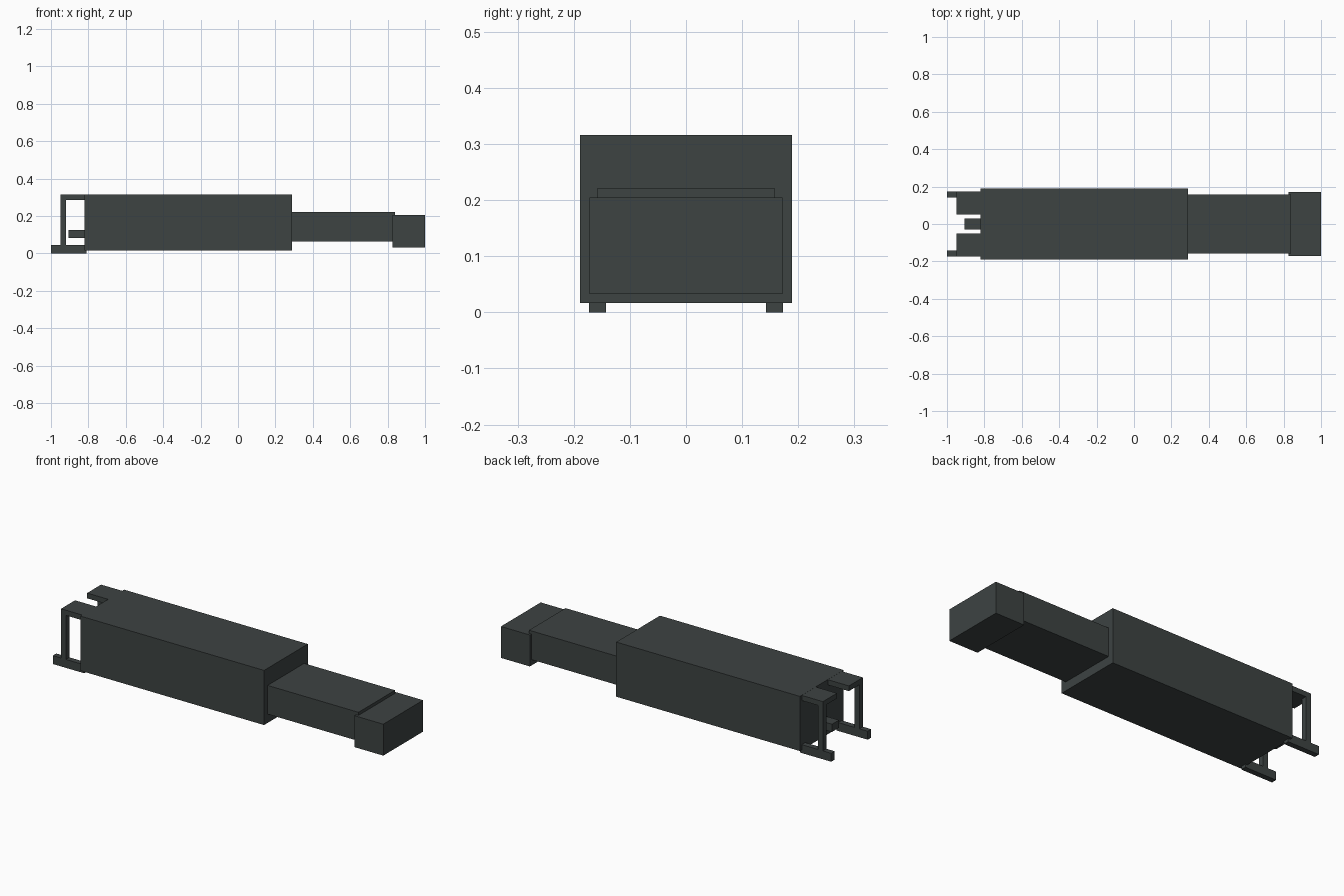
import bpy

if "Cube" in bpy.data.objects:
    bpy.data.objects.remove(bpy.data.objects["Cube"])

charcoal = bpy.data.materials.new("charcoal")
charcoal.diffuse_color = (0.047, 0.056, 0.055, 1)
charcoal.use_nodes = True
charcoal.node_tree.nodes["Principled BSDF"].inputs["Base Color"].default_value = charcoal.diffuse_color


def box(name, x, y, z):
    """Box from (min, max) ranges on each axis."""
    bpy.ops.mesh.primitive_cube_add(size=1)
    ob = bpy.context.object
    ob.name = name
    ob.location = [(r[0] + r[1]) / 2 for r in (x, y, z)]
    ob.scale = [r[1] - r[0] for r in (x, y, z)]
    bpy.ops.object.transform_apply(location=True, rotation=False, scale=True)
    ob.data.materials.append(charcoal)
    return ob


# Main housing, neck and end block
box("main_body", (-0.822, 0.29), (-0.189, 0.189), (0.017, 0.316))
box("neck", (0.28, 0.84), (-0.158, 0.158), (0.065, 0.222))
box("end_block", (0.825, 1.0), (-0.172, 0.172), (0.033, 0.205))

# Central peg on the rear face
box("rear_peg", (-0.905, -0.815), (-0.03, 0.03), (0.083, 0.125))

# Rear frames, one on each side: skid, post and top plate
for side, s in (("left", -1), ("right", 1)):
    def span(a, b):
        return tuple(sorted((s * a, s * b)))
    box(side + "_skid", (-1.0, -0.81), span(0.143, 0.173), (0.0, 0.046))
    box(side + "_post", (-0.95, -0.92), span(0.143, 0.173), (0.04, 0.30))
    box(side + "_top_plate", (-0.95, -0.815), span(0.052, 0.173), (0.287, 0.3155))
